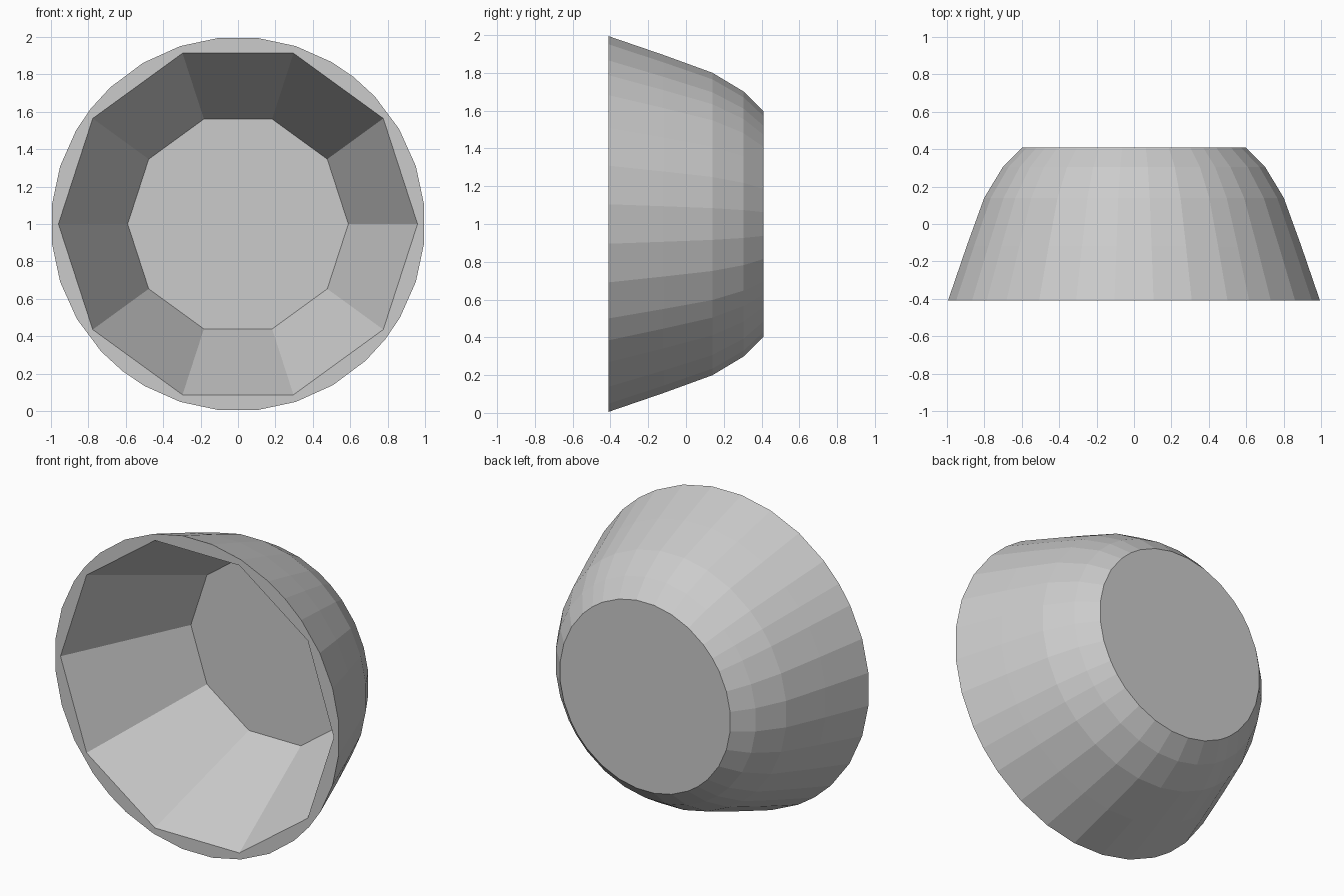
import bpy, bmesh
from math import sin, cos, radians

if "Cube" in bpy.data.objects:
    bpy.data.objects.remove(bpy.data.objects["Cube"])

bm = bmesh.new()


def ring(angles, radius, y):
    return [bm.verts.new((radius * cos(radians(a)), y, 1 + radius * sin(radians(a))))
            for a in angles]


def edges_of(loop):
    pairs = zip(loop, loop[1:] + loop[:1])
    return [bm.edges.get(p) or bm.edges.new(p) for p in pairs]


def skin(a, b):
    n = len(a)
    for i in range(n):
        j = (i + 1) % n
        bm.faces.new((a[i], a[j], b[j], b[i]))


# Outer wall: slightly uneven faceted rings, narrowing in steps to the back
quadrant = [6, 18, 30.5, 43, 52, 60, 72, 84]
outer_angles = [q * 90 + a for q in range(4) for a in quadrant]
profile = [(1.0, -0.41), (0.9, -0.12), (0.805, 0.14), (0.705, 0.305), (0.6, 0.41)]
outer = [ring(outer_angles, r, y) for r, y in profile]
for a, b in zip(outer, outer[1:]):
    skin(a, b)
bm.faces.new(outer[-1])

# Ten-sided tapered hollow with a flat floor
inner_angles = [36 * i for i in range(10)]
mouth = ring(inner_angles, 0.96, -0.41)
floor = ring(inner_angles, 0.59, 0.37)
skin(mouth, floor)
bm.faces.new(floor)

# Flat rim joining the outer wall and the hollow
bmesh.ops.triangle_fill(bm, use_beauty=True, use_dissolve=False, normal=(0, -1, 0),
                        edges=edges_of(outer[0]) + edges_of(mouth))
bmesh.ops.recalc_face_normals(bm, faces=bm.faces)

mesh = bpy.data.meshes.new("bowl")
bm.to_mesh(mesh)
bm.free()
bowl = bpy.data.objects.new("bowl", mesh)
bpy.context.collection.objects.link(bowl)
